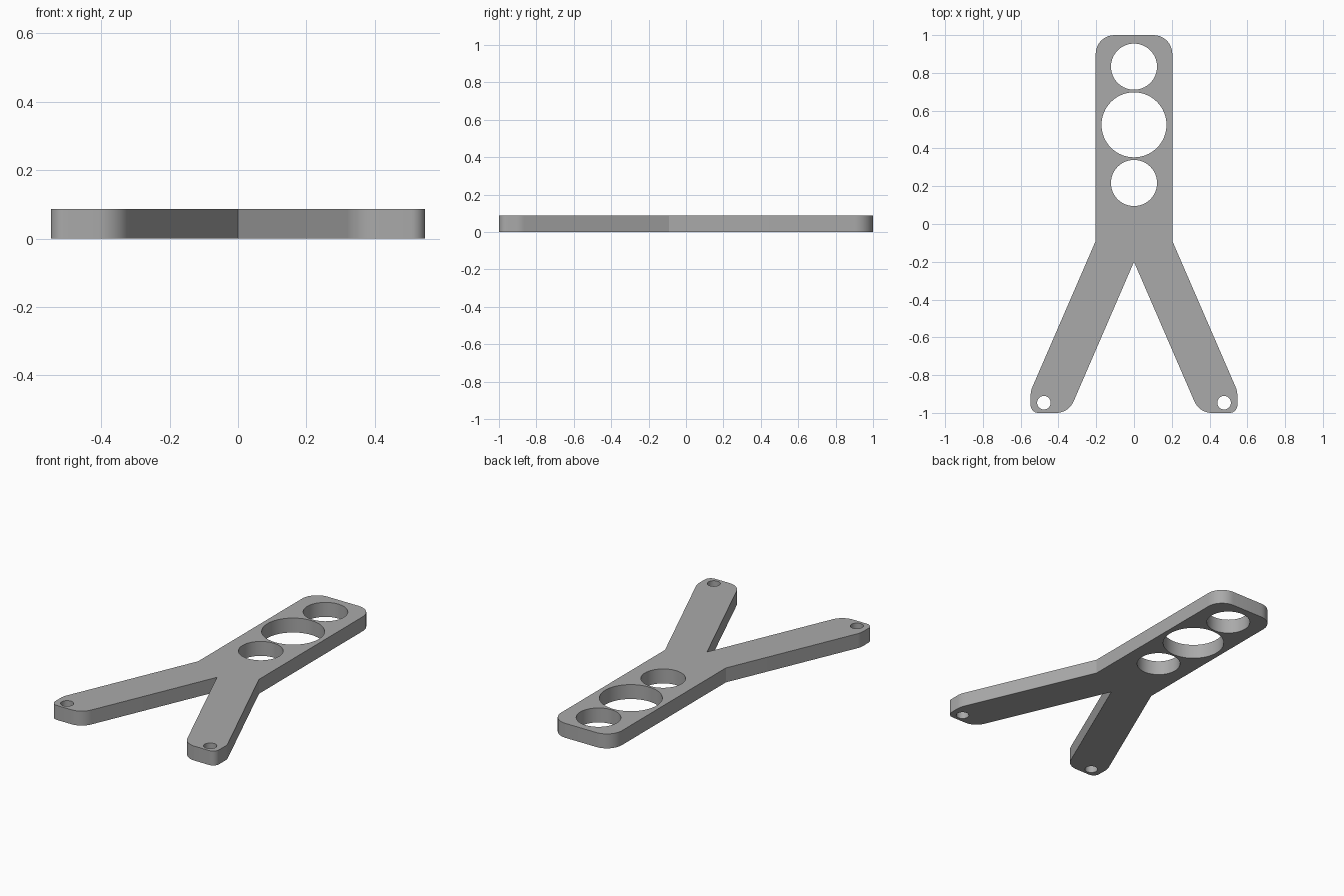
import bpy
import math
from mathutils import Vector

cube = bpy.data.objects.get("Cube")
if cube:
    bpy.data.objects.remove(cube, do_unlink=True)

THICK = 0.087


def fillet(points, steps=10):
    """Round each (x, y, radius) corner of a closed outline."""
    out = []
    for i, (x, y, r) in enumerate(points):
        p = Vector((x, y))
        if r == 0:
            out.append(p)
            continue
        a = (Vector(points[i - 1][:2]) - p).normalized()
        b = (Vector(points[(i + 1) % len(points)][:2]) - p).normalized()
        half = a.angle(b) / 2
        centre = p + (a + b).normalized() * (r / math.sin(half))
        start = p + a * (r / math.tan(half)) - centre
        end = p + b * (r / math.tan(half)) - centre
        sweep = start.angle(end)
        for k in range(steps + 1):
            t = k / steps
            out.append(centre + (start * math.sin((1 - t) * sweep)
                                 + end * math.sin(t * sweep)) / math.sin(sweep))
    return out


def circle(x, y, r, sides):
    return [Vector((x + r * math.cos(math.tau * k / sides),
                    y + r * math.sin(math.tau * k / sides))) for k in range(sides)]


def add_loop(curve, points):
    spline = curve.splines.new('POLY')
    spline.points.add(len(points) - 1)
    for target, p in zip(spline.points, points):
        target.co = (p.x, p.y, 0, 1)
    spline.use_cyclic_u = True


# Outline: half of the forked plate, mirrored across x
half = [(0.203, 1, 0.1), (0.203, -0.09, 0), (0.547, -0.884, 0.1),
        (0.547, -1, 0.04), (0.346, -1, 0.1)]
outline = half + [(0, -0.2, 0)] + [(-x, y, r) for x, y, r in reversed(half)]

curve = bpy.data.curves.new("forked_plate", 'CURVE')
curve.dimensions = '2D'
curve.fill_mode = 'BOTH'
curve.extrude = THICK / 2
add_loop(curve, fillet(outline))

# Three large holes in the stem, one small hole in each leg
for y, r in ((0.833, 0.122), (0.525, 0.172), (0.217, 0.122)):
    add_loop(curve, circle(0, y, r, 64))
for side in (-1, 1):
    add_loop(curve, circle(side * 0.477, -0.946, 0.036, 32))

# Turn the filled profile into a welded solid
plate = bpy.data.objects.new("forked_plate", curve)
bpy.context.collection.objects.link(plate)
plate.location.z = THICK / 2
bpy.ops.object.select_all(action='DESELECT')
plate.select_set(True)
bpy.context.view_layer.objects.active = plate
bpy.ops.object.convert(target='MESH')
plate = bpy.context.object
bpy.ops.object.mode_set(mode='EDIT')
bpy.ops.mesh.select_all(action='SELECT')
bpy.ops.mesh.remove_doubles(threshold=0.0002)
bpy.ops.mesh.normals_make_consistent(inside=False)
bpy.ops.object.mode_set(mode='OBJECT')
bpy.ops.object.shade_smooth_by_angle(angle=math.radians(20))

# Plain grey material
grey = bpy.data.materials.new("plain_grey")
grey.use_nodes = True
colour = (0.4, 0.4, 0.4, 1)
grey.diffuse_color = colour
grey.node_tree.nodes["Principled BSDF"].inputs["Base Color"].default_value = colour
plate.data.materials.clear()
plate.data.materials.append(grey)
